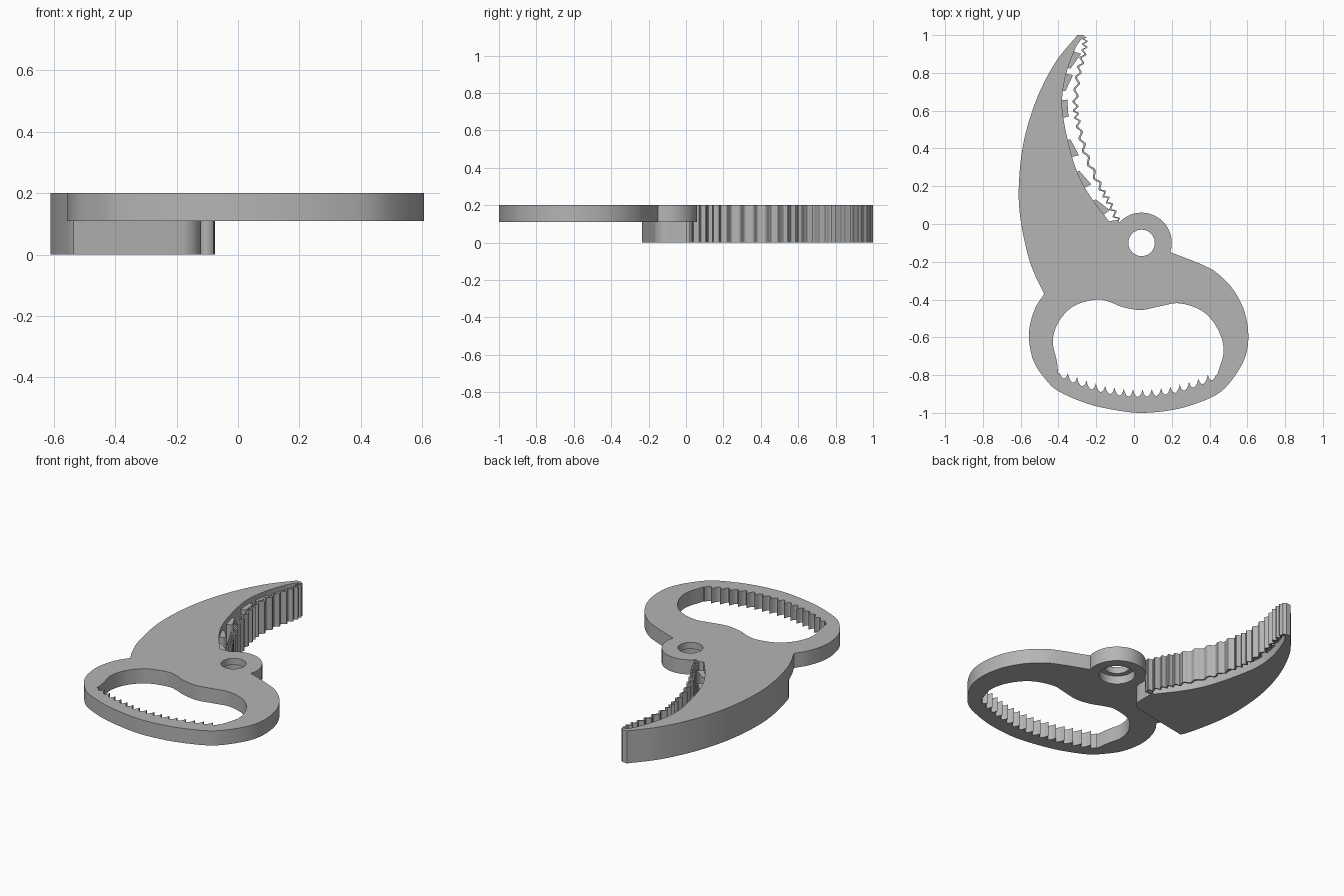
import bpy, bmesh, math
from mathutils import Vector

cube = bpy.data.objects.get("Cube")
if cube:
    bpy.data.objects.remove(cube, do_unlink=True)

grey = bpy.data.materials.new("plain grey")
grey.use_nodes = True
grey.diffuse_color = (0.46, 0.46, 0.46, 1)
grey.node_tree.nodes["Principled BSDF"].inputs["Base Color"].default_value = (0.46, 0.46, 0.46, 1)


def smooth(points, steps=8):
    """Catmull-Rom curve through 2D points."""
    p = [Vector(q) for q in points]
    p = [2 * p[0] - p[1]] + p + [2 * p[-1] - p[-2]]
    out = []
    for a, b, c, d in zip(p, p[1:], p[2:], p[3:]):
        for i in range(steps):
            t = i / steps
            out.append(0.5 * (2 * b + (c - a) * t + (2 * a - 5 * b + 4 * c - d) * t * t
                              + (3 * b - a - 3 * c + d) * t ** 3))
    return out + [p[-2]]


def arc(center, radius, start, end, count=32):
    angles = [math.radians(start + (end - start) * i / count) for i in range(count + 1)]
    return [Vector((center[0] + radius * math.cos(a), center[1] + radius * math.sin(a))) for a in angles]


def extrude(name, loops, bottom, top):
    """Fill closed 2D loops (inner ones are holes) and give them height."""
    curve = bpy.data.curves.new(name, "CURVE")
    curve.dimensions = "2D"
    curve.fill_mode = "BOTH"
    curve.extrude = (top - bottom) / 2
    for loop in loops:
        spline = curve.splines.new("POLY")
        spline.points.add(len(loop) - 1)
        for point, co in zip(spline.points, loop):
            point.co = (co[0], co[1], 0, 1)
        spline.use_cyclic_u = True
    temp = bpy.data.objects.new(name + "_profile", curve)
    bpy.context.collection.objects.link(temp)
    graph = bpy.context.evaluated_depsgraph_get()
    mesh = bpy.data.meshes.new_from_object(temp.evaluated_get(graph))
    bpy.data.objects.remove(temp, do_unlink=True)
    bm = bmesh.new()
    bm.from_mesh(mesh)
    bmesh.ops.remove_doubles(bm, verts=bm.verts, dist=0.0002)
    bmesh.ops.recalc_face_normals(bm, faces=bm.faces)
    bmesh.ops.translate(bm, verts=bm.verts, vec=(0, 0, (top + bottom) / 2))
    bm.to_mesh(mesh)
    bm.free()
    mesh.name = name
    mesh.materials.clear()
    mesh.materials.append(grey)
    obj = bpy.data.objects.new(name, mesh)
    bpy.context.collection.objects.link(obj)
    return obj


def shade(obj):
    bpy.ops.object.select_all(action="DESELECT")
    obj.select_set(True)
    bpy.context.view_layer.objects.active = obj
    bpy.ops.object.shade_smooth_by_angle(angle=math.radians(30))


HEIGHT, STEP = 0.2, 0.11
PIVOT = (0.04, -0.1)

# Shared blade edges
back_edge = smooth([(-0.3, 1), (-0.42, 0.85), (-0.52, 0.65), (-0.585, 0.43), (-0.61, 0.2),
                    (-0.6, 0.02), (-0.56, -0.17), (-0.52, -0.28), (-0.475, -0.37)])
inner_edge = smooth([(-0.13, 0.012), (-0.22, 0.13), (-0.29, 0.25), (-0.34, 0.4), (-0.38, 0.61),
                     (-0.365, 0.77), (-0.315, 0.92), (-0.278, 0.98)])
tip = [Vector((-0.25, 0.985)), Vector((-0.27, 1))]

# Handle outline and pivot lug
handle_edge = smooth([(-0.475, -0.37), (-0.52, -0.44), (-0.55, -0.53), (-0.555, -0.62), (-0.53, -0.73),
                      (-0.47, -0.82), (-0.4, -0.885), (-0.25, -0.95), (-0.1, -0.985), (0.04, -1),
                      (0.2, -0.985), (0.33, -0.95), (0.45, -0.895), (0.53, -0.81), (0.59, -0.7),
                      (0.605, -0.58), (0.58, -0.45), (0.52, -0.34), (0.44, -0.26), (0.36, -0.215),
                      (0.195, -0.15)])
lug = arc(PIVOT, 0.16, -18, 137)

# Finger hole with a toothed lower edge
finger_top = smooth([(0.44, -0.8), (0.475, -0.67), (0.44, -0.55), (0.36, -0.46), (0.24, -0.42),
                     (0.14, -0.435), (0.04, -0.455), (-0.06, -0.44), (-0.13, -0.412), (-0.2, -0.4),
                     (-0.32, -0.435), (-0.4, -0.52), (-0.43, -0.62), (-0.41, -0.72), (-0.4, -0.8)])
TEETH, SAMPLES = 17, 8
grip = []
for i in range(1, TEETH * SAMPLES):
    s = i / (TEETH * SAMPLES)
    x = -0.4 + 0.84 * s
    tooth = 0.038 * (1 - abs(math.sin(math.pi * TEETH * s)) ** 0.7)
    grip.append(Vector((x, -0.915 + 0.6 * (x - 0.03) ** 2 + tooth)))

body = extrude("handle_and_blade_plate",
               [back_edge + handle_edge[1:] + lug + inner_edge + tip,
                finger_top + grip, arc(PIVOT, 0.07, 0, 352.5, 47)], STEP, HEIGHT)

# Counterbore under the pivot
cutter = extrude("pivot_counterbore_cutter", [arc(PIVOT, 0.1, 0, 352.5, 47)], STEP - 0.05, STEP + 0.05)
cutter.hide_render = True
cut = body.modifiers.new("counterbore", "BOOLEAN")
cut.operation, cut.solver, cut.object = "DIFFERENCE", "EXACT", cutter
bpy.context.view_layer.objects.active = body
bpy.ops.object.modifier_apply(modifier=cut.name)
bpy.data.objects.remove(cutter, do_unlink=True)
shade(body)

# Lower half of the blade, with a rounded heel beside the pivot
heel = [Vector((-0.535, -0.235))] + arc((-0.195, -0.095), 0.075, -80, 0, 12)
foot = [Vector((-0.12, 0.0))]
lower = [p for p in back_edge if p.y > -0.23]
shade(extrude("blade_lower_half", [lower + heel + foot + inner_edge + tip], 0, STEP))

# Thin rippled cutting strip in front of the blade
path = smooth([(-0.085, 0.015), (-0.13, 0.11), (-0.18, 0.2), (-0.255, 0.37), (-0.295, 0.53),
               (-0.31, 0.635), (-0.295, 0.79), (-0.265, 0.91), (-0.26, 0.99)], 24)
WAVES, HALF = 20, 0.006
sides = ([], [])
for i, p in enumerate(path):
    d = (path[min(i + 1, len(path) - 1)] - path[max(i - 1, 0)]).normalized()
    n = Vector((d.y, -d.x))
    ripple = 0.01 * math.sin(math.tau * WAVES * i / (len(path) - 1))
    sides[0].append(p + n * (ripple + HALF))
    sides[1].append(p + n * (ripple - HALF))
shade(extrude("rippled_strip", [sides[0] + sides[1][::-1]], 0, HEIGHT))

# Strip root where it meets the blade and pivot lug
extrude("strip_root", [[(-0.135, 0.005), (-0.08, 0.0), (-0.078, 0.022), (-0.125, 0.016)]], 0, HEIGHT)

# Wedge stops along the inner edge
last = len(inner_edge) - 1
for k, (y, near, far) in enumerate([(0.09, 0.04, 0.015), (0.235, 0.04, 0.015), (0.41, 0.038, 0.015),
                                    (0.6, 0.03, 0.03), (0.745, 0.015, 0.038), (0.87, 0.015, 0.04)]):
    mid = min(range(last), key=lambda i: abs(inner_edge[i].y - y))
    d = (inner_edge[mid + 1] - inner_edge[mid - 1]).normalized()
    n = Vector((d.y, -d.x))
    c = inner_edge[mid]
    a, b = c - d * 0.046, c + d * 0.046
    extrude(f"wedge_stop_{k + 1}", [[a - n * 0.01, a + n * near, b + n * far, b - n * 0.01]], 0.05, 0.17)
